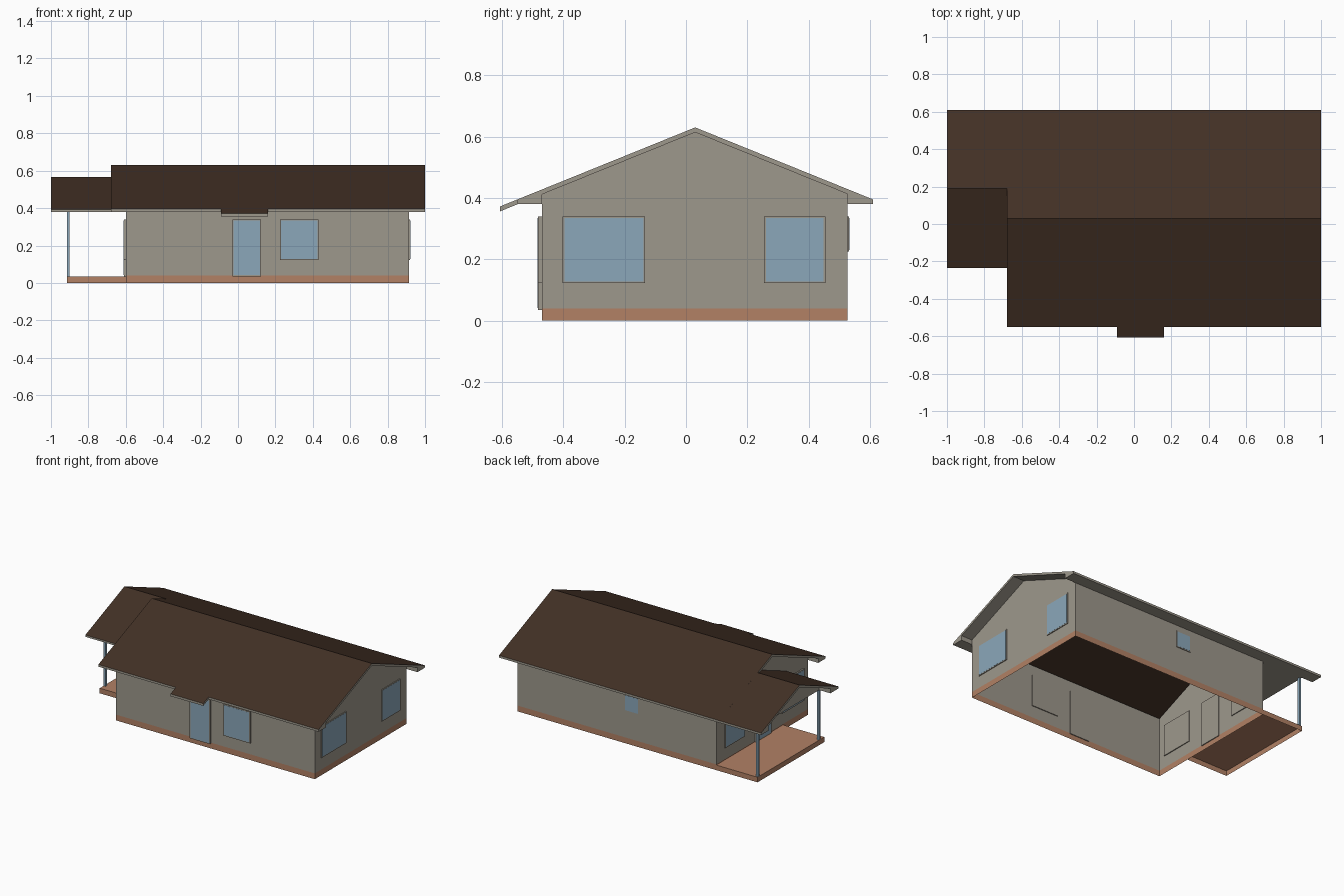
import bpy
from mathutils import Vector

if "Cube" in bpy.data.objects:
    bpy.data.objects.remove(bpy.data.objects["Cube"])


def srgb(r, g, b):
    f = lambda c: (c / 255 / 12.92) if c < 11 else ((c / 255 + 0.055) / 1.055) ** 2.4
    return (f(r), f(g), f(b), 1)


def mat(name, *rgb):
    m = bpy.data.materials.new(name)
    m.diffuse_color = srgb(*rgb)
    m.use_nodes = True
    m.node_tree.nodes["Principled BSDF"].inputs["Base Color"].default_value = m.diffuse_color
    return m


MATS = [mat("wall_grey", 158, 152, 140), mat("base_terracotta", 178, 129, 101),
        mat("roof_brown", 66, 48, 37), mat("glass_blue", 139, 167, 186)]
GREY, BASE, BROWN, BLUE = range(4)


def sheet(name, polys):
    """Object from (points, colour, facing direction) polygons."""
    verts, faces, cols = [], [], []
    for pts, col, d in polys:
        pts = [Vector(p) for p in pts]
        n = Vector((0, 0, 0))
        for a, b in zip(pts, pts[1:] + pts[:1]):
            n += a.cross(b)
        if n.dot(Vector(d)) < 0:
            pts.reverse()
        faces.append(range(len(verts), len(verts) + len(pts)))
        verts += pts
        cols.append(col)
    me = bpy.data.meshes.new(name)
    me.from_pydata(verts, [], [list(f) for f in faces])
    for m in MATS:
        me.materials.append(m)
    for p, c in zip(me.polygons, cols):
        p.material_index = c
    ob = bpy.data.objects.new(name, me)
    bpy.context.collection.objects.link(ob)
    return ob


def box(lo, hi, colour, skip=()):
    """Box polygons; colour(axis, side) picks the material."""
    out = []
    for a in range(3):
        b, c = (a + 1) % 3, (a + 2) % 3
        for s in (0, 1):
            if (a, s) in skip:
                continue
            pts = []
            for i, j in ((0, 0), (1, 0), (1, 1), (0, 1)):
                p = [0, 0, 0]
                p[a], p[b], p[c] = (lo, hi)[s][a], (lo, hi)[i][b], (lo, hi)[j][c]
                pts.append(p)
            d = [0, 0, 0]
            d[a] = 2 * s - 1
            out.append((pts, colour(a, s), d))
    return out


# Main dimensions
X0, X1, Y0, Y1 = -0.60, 0.915, -0.47, 0.527
RY, RZ, PITCH, T, SOFFIT, BAND = 0.03, 0.63, 0.405, 0.016, 0.38, 0.04
PX, PY, PZ = -0.915, 0.19, 0.565           # porch outer edge and ridge


def under(y, ry=RY, rz=RZ):
    return rz - PITCH * abs(y - ry) - T


# House walls: open shell with a base band
polys = []
for y, d in ((Y0, -1), (Y1, 1)):
    for z0, z1, c in ((0, BAND, BASE), (BAND, under(y), GREY)):
        polys.append(([(X0, y, z0), (X1, y, z0), (X1, y, z1), (X0, y, z1)], c, (0, d, 0)))
for x, d in ((X0, -1), (X1, 1)):
    polys.append(([(x, Y0, 0), (x, Y1, 0), (x, Y1, BAND), (x, Y0, BAND)], BASE, (d, 0, 0)))
    polys.append(([(x, Y0, BAND), (x, Y1, BAND), (x, Y1, under(Y1)), (x, RY, RZ - T),
                   (x, Y0, under(Y0))], GREY, (d, 0, 0)))
sheet("house_walls", polys)


def roof_half(name, x0, x1, wx0, wx1, ry, rz, s, run, wall_y):
    """One roof slope with fascia, boxed eave and gable overhangs."""
    ye, ze = ry + s * run, rz - PITCH * run
    zu = under(wall_y, ry, rz)
    P = [([(x0, ry, rz), (x1, ry, rz), (x1, ye, ze), (x0, ye, ze)], BROWN, (0, 0, 1)),
         ([(x0, ye, ze), (x1, ye, ze), (x1, ye, SOFFIT), (x0, ye, SOFFIT)], GREY, (0, s, 0)),
         ([(x0, ye, SOFFIT), (x1, ye, SOFFIT), (x1, wall_y, SOFFIT), (x0, wall_y, SOFFIT)],
          GREY, (0, 0, -1))]
    for xe, xw, d in ((x0, wx0, -1), (x1, wx1, 1)):
        if xe == xw:
            continue
        P.append(([(xe, ry, rz - T), (xw, ry, rz - T), (xw, wall_y, zu), (xe, wall_y, zu)],
                  GREY, (0, 0, -1)))
        P.append(([(xe, ry, rz), (xe, ry, rz - T), (xe, wall_y, zu), (xe, wall_y, zu + T)],
                  GREY, (d, 0, 0)))
        P.append(([(xe, wall_y, SOFFIT), (xe, wall_y, zu + T), (xe, ye, ze), (xe, ye, SOFFIT)],
                  GREY, (d, 0, 0)))
        P.append(([(xe, wall_y, SOFFIT), (xe, wall_y, zu), (xw, wall_y, zu), (xw, wall_y, SOFFIT)],
                  GREY, (0, -s, 0)))
    sheet(name, P)


roof_half("main_roof_front", -0.68, 1, X0, X1, RY, RZ, -1, 0.58, Y0)
roof_half("main_roof_back", -0.68, 1, X0, X1, RY, RZ, 1, 0.58, Y1)
roof_half("porch_roof_front", -1, X0, PX, X0, PY, PZ, -1, 0.425, -0.145)
roof_half("porch_roof_back", -1, -0.68, PX, -0.68, PY, PZ, 1, 0.42, Y1)

# Small canopy over the front door
ya, yb = -0.55, -0.607
za, zb = RZ - PITCH * (RY - ya), RZ - PITCH * (RY - yb)
a, b = -0.09, 0.16
P = [([(a, ya, za), (b, ya, za), (b, yb, zb), (a, yb, zb)], BROWN, (0, 0, 1)),
     ([(a, ya, za - T), (b, ya, za - T), (b, yb, zb - T), (a, yb, zb - T)], GREY, (0, 0, -1)),
     ([(a, yb, zb), (b, yb, zb), (b, yb, zb - T), (a, yb, zb - T)], GREY, (0, -1, 0))]
for x, d in ((a, -1), (b, 1)):
    P.append(([(x, ya, za), (x, yb, zb), (x, yb, zb - T), (x, ya, za - T)], GREY, (d, 0, 0)))
sheet("door_canopy", P)

# Porch: gable infill, ceiling, slab and posts
sheet("porch_gable", [
    ([(PX, -0.145, SOFFIT), (PX, Y1, SOFFIT), (PX, Y1, under(Y1)), (PX, PY, PZ - T),
      (PX, -0.145, under(-0.145, PY, PZ))], GREY, (-1, 0, 0)),
    ([(PX, -0.145, SOFFIT), (X0, -0.145, SOFFIT), (X0, Y1, SOFFIT), (PX, Y1, SOFFIT)],
     GREY, (0, 0, -1))])
sheet("porch_slab", box((PX, -0.2, 0), (X0, Y1, 0.035), lambda a, s: BASE, [(2, 0), (0, 1)]))
for i, y in enumerate((-0.15, 0.512)):
    sheet(f"porch_post_{i + 1}", box((PX, y - 0.008, 0.035), (PX + 0.015, y + 0.008, SOFFIT),
                                     lambda a, s: BLUE))


def opening(name, axis, wall, d, u0, u1, z0, z1, out=0.01):
    """Window or door panel: grey rim with an inset blue pane."""
    other = 1 - axis
    lo, hi = [0, 0, z0], [0, 0, z1]
    lo[other], hi[other] = u0, u1
    lo[axis], hi[axis] = sorted((wall - d * 0.006, wall + d * out))
    side = 1 if d > 0 else 0
    P = box(lo, hi, lambda a, s: GREY)
    pl, ph = lo[:], hi[:]
    pl[other], ph[other], pl[2], ph[2] = u0 + .006, u1 - .006, z0 + .006, z1 - .006
    pl[axis], ph[axis] = sorted((wall, wall + d * (out + 0.001)))
    P += box(pl, ph, lambda a, s: BLUE, [(axis, 1 - side)])
    sheet(name, P)


# Windows and doors
opening("front_door", 1, Y0, -1, -0.03, 0.123, 0.035, 0.34, 0.013)
opening("front_window", 1, Y0, -1, 0.225, 0.43, 0.122, 0.34, 0.013)
opening("right_window_large", 0, X1, 1, -0.402, -0.133, 0.122, 0.34, 0.005)
opening("right_window_small", 0, X1, 1, 0.255, 0.455, 0.122, 0.34, 0.005)
opening("back_window", 1, Y1, 1, -0.012, 0.1, 0.225, 0.34, 0.005)
opening("left_window_front", 0, X0, -1, -0.42, -0.18, 0.122, 0.34)
opening("left_door", 0, X0, -1, -0.06, 0.105, 0.035, 0.34)
opening("left_window_back", 0, X0, -1, 0.23, 0.44, 0.122, 0.34)
